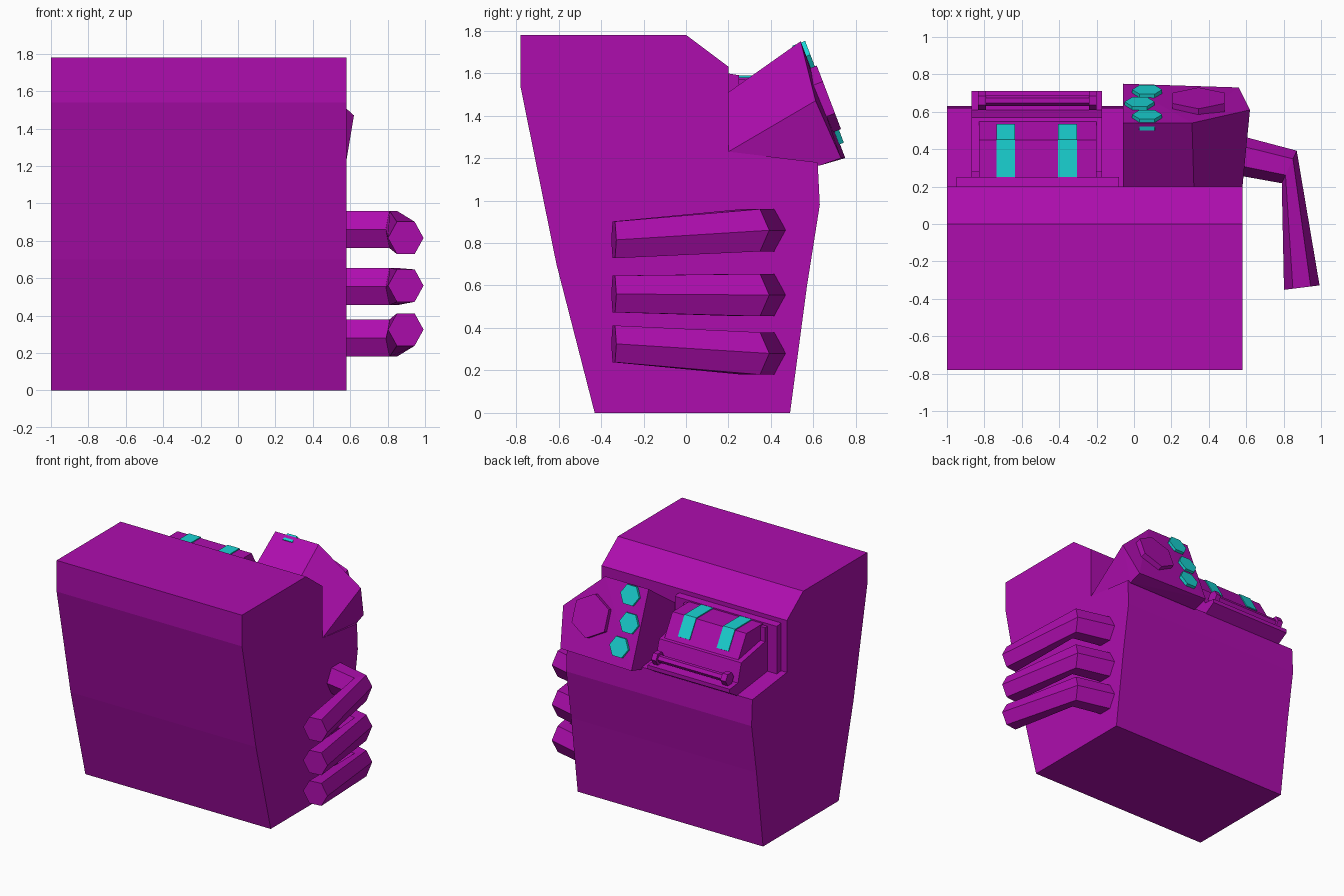
import bpy, bmesh
from math import cos, sin, pi, radians
from mathutils import Vector

if "Cube" in bpy.data.objects:
    bpy.data.objects.remove(bpy.data.objects["Cube"])


def material(name, colour):
    m = bpy.data.materials.new(name)
    m.diffuse_color = colour
    m.use_nodes = True
    m.node_tree.nodes["Principled BSDF"].inputs["Base Color"].default_value = m.diffuse_color
    return m


PURPLE = material("purple", (0.42, 0.004, 0.42, 1))
CYAN = material("cyan", (0.01, 0.65, 0.65, 1))


def finish(name, bm, mat):
    bmesh.ops.recalc_face_normals(bm, faces=bm.faces)
    mesh = bpy.data.meshes.new(name)
    bm.to_mesh(mesh)
    bm.free()
    mesh.materials.append(mat)
    ob = bpy.data.objects.new(name, mesh)
    bpy.context.collection.objects.link(ob)
    return ob


def loft(name, rings, mat=PURPLE):
    """Skin a list of equal-length rings and cap both ends."""
    bm = bmesh.new()
    rows = [[bm.verts.new(p) for p in r] for r in rings]
    n = len(rows[0])
    for a, b in zip(rows, rows[1:]):
        for i in range(n):
            j = (i + 1) % n
            bm.faces.new((a[i], a[j], b[j], b[i]))
    bm.faces.new(rows[0])
    bm.faces.new(rows[-1])
    return finish(name, bm, mat)


def extrude_x(name, profile, x0, x1, mat=PURPLE):
    """Extrude a (y, z) profile along x."""
    return loft(name, [[(x, y, z) for y, z in profile] for x in (x0, x1)], mat)


def hull(name, points, mat=PURPLE):
    bm = bmesh.new()
    for p in points:
        bm.verts.new(p)
    bmesh.ops.convex_hull(bm, input=bm.verts)
    bmesh.ops.dissolve_limit(bm, angle_limit=radians(1), verts=bm.verts, edges=bm.edges)
    return finish(name, bm, mat)


def hex_prism(name, centre, u, v, radius, start, end, mat=PURPLE):
    """Hexagonal prism along u x v, first corner pointing along u."""
    c, u, v = Vector(centre), Vector(u).normalized(), Vector(v).normalized()
    w = u.cross(v)
    return loft(name, [[c + w * d + radius * (u * cos(i * pi / 3) + v * sin(i * pi / 3))
                        for i in range(6)] for d in (start, end)], mat)


# Main body with a stepped shelf at the back
extrude_x("body", [(-0.43, 0), (0.49, 0), (0.57, 0.6), (0.63, 0.98), (0.62, 1.18),
                   (0.2, 1.23), (0.2, 1.63), (0, 1.78), (-0.78, 1.78),
                   (-0.78, 1.54), (-0.61, 0.7)], -1, 0.58)

# Angled control box
hull("control_box", [(-0.06, 0.2, 1.21), (-0.06, 0.2, 1.51), (0.32, 0.2, 1.51), (0.58, 0.2, 1.23),
                     (-0.06, 0.54, 1.75), (0.31, 0.54, 1.75), (0.62, 0.61, 1.47),
                     (0.56, 0.73, 1.2), (-0.06, 0.75, 1.2),
                     (-0.06, 0.63, 1.165), (0.56, 0.63, 1.165)])

# Knob and buttons on the sloping panel
across, down = (1, 0, 0), (0, 0.21, -0.55)
hex_prism("knob", (0.345, 0.645, 1.475), down, across, 0.16, -0.03, 0.085)
for i, (x, y, z) in enumerate([(0.07, 0.567, 1.68), (0.03, 0.635, 1.50), (0.07, 0.7, 1.33)]):
    hex_prism(f"button_{i + 1}", (x, y, z), across, down, 0.08, 0.02, -0.045, CYAN)

# Back plate of the deck
extrude_x("deck_back_plate", [(0.19, 1.22), (0.25, 1.22), (0.25, 1.59), (0.19, 1.6)], -0.95, -0.08)
extrude_x("deck_frame", [(0.24, 1.22), (0.28, 1.22), (0.28, 1.57), (0.24, 1.57)], -0.87, -0.17)

# Deck base with projecting lip
extrude_x("deck_base", [(0.24, 1.2), (0.62, 1.175), (0.71, 1.23), (0.71, 1.26),
                        (0.61, 1.27), (0.57, 1.41), (0.24, 1.47)], -0.87, -0.17)

# Deck block and its coloured strips
extrude_x("deck_block", [(0.24, 1.4), (0.55, 1.38), (0.55, 1.41), (0.45, 1.58), (0.24, 1.58)], -0.83, -0.2)
for side, x in (("left", -0.735), ("right", -0.405)):
    extrude_x(f"{side}_strip", [(0.24, 1.45), (0.52, 1.44), (0.535, 1.45), (0.453, 1.588),
                                (0.24, 1.588)], x, x + 0.1, CYAN)

# Rod with hexagonal ends
rod = (0, 0.66, 1.31)
for name, r, x0, x1 in (("rod", 0.028, -0.82, -0.21), ("rod_end_left", 0.05, -0.835, -0.79),
                        ("rod_end_right", 0.05, -0.24, -0.2)):
    hex_prism(name, rod, (0, 1, 0), (0, 0, 1), r, x0, x1)

# Three bent hexagonal fingers wrapping round the right side
for i, (z, z_end) in enumerate([(0.86, 0.815), (0.555, 0.56), (0.28, 0.325)]):
    stations = [((0.5, 0.38, z), (0, 0.11), 0.115),
                ((0.83, 0.305, z), (0.04, 0.087), 0.115),
                ((0.897, -0.34, z_end), (0.095, 0.012), 0.1)]
    rings = [[(c[0] + o[0] * cos(k * pi / 3), c[1] + o[1] * cos(k * pi / 3), c[2] + r * sin(k * pi / 3))
              for k in range(6)] for c, o, r in stations]
    loft(f"finger_{i + 1}", rings)
